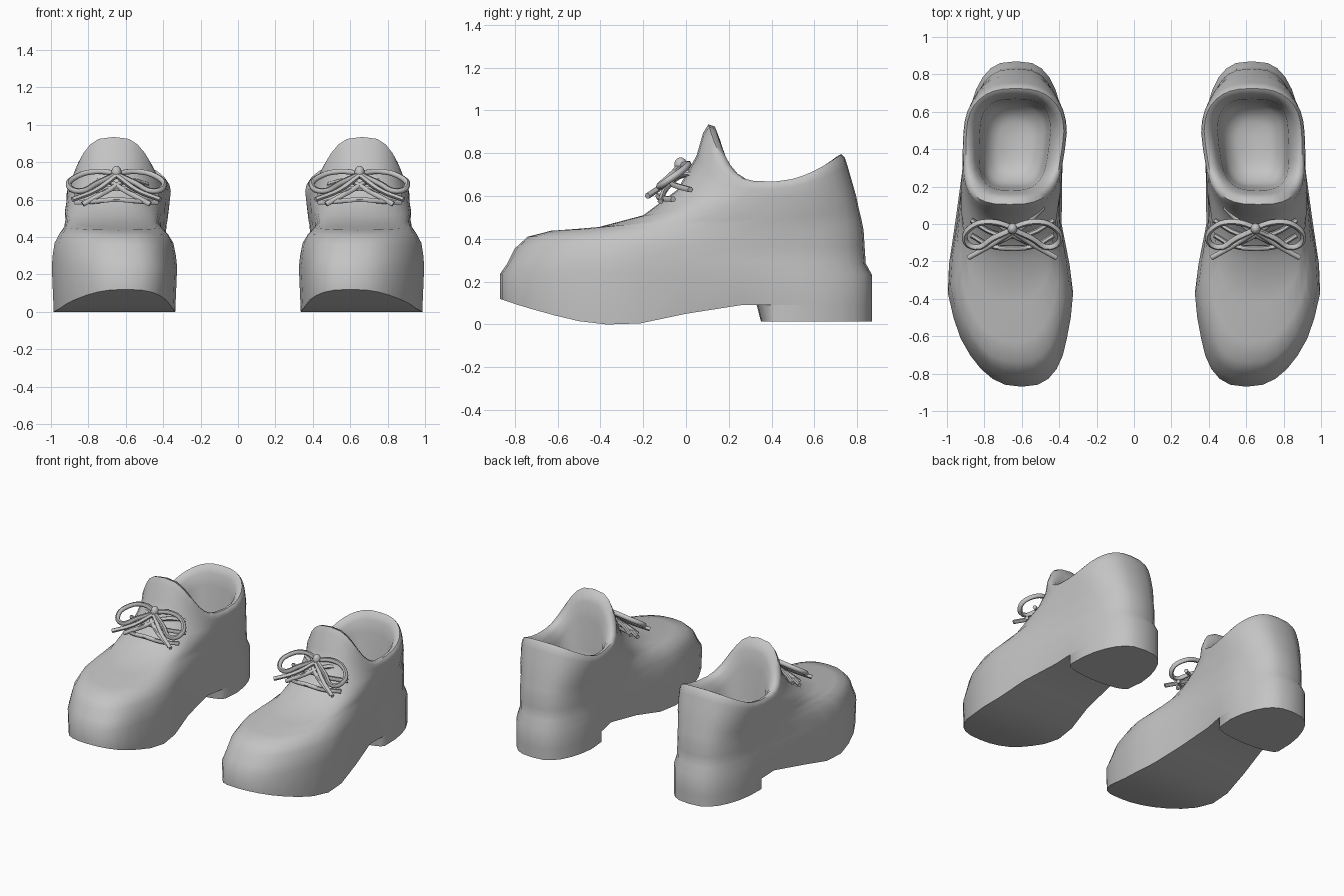
import bpy, bmesh, math
from mathutils import Vector

if "Cube" in bpy.data.objects:
    bpy.data.objects.remove(bpy.data.objects["Cube"], do_unlink=True)

grey = bpy.data.materials.new("plain_grey")
grey.use_nodes = True
grey.diffuse_color = (0.55, 0.55, 0.55, 1)
grey.node_tree.nodes["Principled BSDF"].inputs["Base Color"].default_value = (0.55, 0.55, 0.55, 1)

N = 36          # points around each ring
CENTRE = [(-.87, .60), (-.6, .645), (-.3, .665), (0, .672), (.5, .635), (.87, .63)]
PLAN = [(-.87, .352), (-.35, .352), (0, .285), (.33, .268), (.6, .288), (.87, .288)]
SOLE = [(-.87, .12), (-.75, .08), (-.55, .025), (-.42, 0), (-.28, 0), (-.15, .01),
        (0, .05), (.2, .09), (.87, .09)]


def interp(table, t):
    """Linear lookup in a table of (t, value) pairs."""
    if t <= table[0][0]:
        return table[0][1]
    for (a, va), (b, vb) in zip(table, table[1:]):
        if t <= b:
            return va + (vb - va) * (t - a) / (b - a)
    return table[-1][1]


def ring(yf, yb, sf, sr, nf, nr, zf, zs, zb):
    """Closed superellipse loop; zf, zs, zb are heights at front, side, back."""
    pts = []
    for i in range(N):
        a = 2 * math.pi * i / N
        ca, sa = math.cos(a), math.sin(a)
        n = nf if ca > 0 else nr
        u = -math.copysign(abs(ca) ** (2 / n), ca)
        w = math.copysign(abs(sa) ** (2 / n), sa) if abs(sa) > 1e-6 else 0
        y = (yf + yb) / 2 + u * (yb - yf) / 2
        k = min(max((y + .3) / .6, 0), 1)
        scale = sf + (sr - sf) * k * k * (3 - 2 * k)
        if u < 0:
            z = zs + (zf - zs) * abs(u) ** (4 if zf > zs else 2)
        else:
            z = zs + (zb - zs) * u ** 1.8
        pts.append(Vector((interp(CENTRE, y) + interp(PLAN, y) * scale * w, y, z)))
    return pts


def sole_outline():
    """Footprint, drawn in at the waist just ahead of the heel."""
    pts = ring(-.87, .87, .97, 1, 2.5, 2.85, 0, 0, 0)
    for p in pts:
        c = interp(CENTRE, p.y)
        p.x = c + (p.x - c) * (1 - .14 * math.exp(-((p.y - .23) / .17) ** 2))
        p.z = interp(SOLE, p.y)
    return pts


def finish(bm, name, side, angle):
    """Mirror to the given side, shade and add to the scene."""
    for v in bm.verts:
        v.co.x *= side
    bmesh.ops.recalc_face_normals(bm, faces=bm.faces[:])
    mesh = bpy.data.meshes.new(name)
    bm.to_mesh(mesh)
    bm.free()
    obj = bpy.data.objects.new(name, mesh)
    bpy.context.collection.objects.link(obj)
    mesh.materials.append(grey)
    smooth(obj, angle)


def smooth(obj, angle):
    bpy.ops.object.select_all(action='DESELECT')
    obj.select_set(True)
    bpy.context.view_layer.objects.active = obj
    bpy.ops.object.shade_smooth_by_angle(angle=math.radians(angle))


def cap(bm, loop):
    """Close a symmetric loop with strips running across the shoe."""
    bm.faces.new((loop[0], loop[1], loop[-1]))
    for i in range(1, N // 2 - 1):
        bm.faces.new((loop[i], loop[i + 1], loop[-i - 1], loop[-i]))
    h = N // 2
    bm.faces.new((loop[h - 1], loop[h], loop[h + 1]))


# front y, back y, front scale, rear scale, front and rear roundness,
# front z, side z, back z
OUTER = [(-.87, .87, 1, 1, 2.5, 2.85, .235, .24, .23),
         (-.835, .84, .985, .965, 2.5, 2.85, .285, .30, .285),
         (-.80, .835, .96, .97, 2.5, 2.85, .355, .37, .36),
         (-.74, .83, .90, .975, 2.5, 2.85, .41, .415, .44),
         (-.63, .82, .83, .98, 2.4, 2.8, .438, .455, .49),
         (-.42, .81, .80, .98, 2.4, 2.75, .452, .49, .53),
         (-.2, .795, .95, .985, 2.4, 2.7, .51, .54, .60),
         (-.04, .775, 1.02, .99, 2.4, 2.6, .63, .59, .67),
         (.05, .755, .98, 1.0, 2.5, 2.5, .79, .635, .74),
         (.08, .742, .95, .985, 2.8, 2.5, .895, .655, .78)]
LINING = [(.105, .725, .9, .94, 3, 2.6, .935, .668, .796),
          (.135, .705, .83, .86, 3, 2.7, .925, .664, .785),
          (.16, .685, .76, .77, 3, 2.8, .86, .635, .745),
          (.18, .668, .68, .68, 3, 3, .75, .57, .66),
          (.195, .655, .63, .63, 3, 3, .52, .44, .48),
          (.22, .63, .55, .55, 2.8, 2.8, .36, .35, .35),
          (.30, .55, .32, .32, 2.5, 2.5, .30, .30, .30)]


def shoe_body(name, side):
    bm = bmesh.new()
    loops = [[bm.verts.new(p) for p in r]
             for r in [sole_outline()] + [ring(*r) for r in OUTER + LINING]]
    for a, b in zip(loops, loops[1:]):
        for i in range(N):
            j = (i + 1) % N
            bm.faces.new((a[i], a[j], b[j], b[i]))
    cap(bm, loops[0])
    cap(bm, loops[-1])
    finish(bm, name, side, 55)


def heel(name, side):
    # Rear part of the sole outline closed by a rounded front edge
    rear = [p for p in sole_outline() if p.y > .4]
    y0 = rear[0].y
    mid, half = (rear[0].x + rear[-1].x) / 2, (rear[0].x - rear[-1].x) / 2
    arc = [Vector((mid - half * math.cos(t), y0 - (y0 - .33) * math.sin(t), 0))
           for t in (math.pi * i / 8 for i in range(1, 8))]
    outline = rear + arc
    bm = bmesh.new()
    top = [bm.verts.new((p.x, p.y, .092)) for p in outline]
    low = [bm.verts.new((p.x, max(p.y, p.y + (y0 - p.y) * .25), .015)) for p in outline]
    bm.faces.new(top)
    bm.faces.new(low)
    for i in range(len(top)):
        j = (i + 1) % len(top)
        bm.faces.new((top[i], top[j], low[j], low[i]))
    finish(bm, name, side, 50)


def lace(name, pts, side, flip=1, radius=.014):
    """Round cord through points given relative to the knot in x."""
    cu = bpy.data.curves.new(name, 'CURVE')
    cu.dimensions = '3D'
    cu.bevel_depth = radius
    cu.bevel_resolution = 1
    cu.resolution_u = 4
    cu.use_fill_caps = True
    sp = cu.splines.new('BEZIER')
    sp.bezier_points.add(len(pts) - 1)
    for bp, (x, y, z) in zip(sp.bezier_points, pts):
        bp.co = (side * (.65 + flip * x), y, z)
        bp.handle_left_type = bp.handle_right_type = 'AUTO'
    obj = bpy.data.objects.new(name, cu)
    bpy.context.collection.objects.link(obj)
    cu.materials.append(grey)
    bpy.ops.object.select_all(action='DESELECT')
    obj.select_set(True)
    bpy.context.view_layer.objects.active = obj
    bpy.ops.object.convert(target='MESH')
    smooth(bpy.context.view_layer.objects.active, 60)


LOOP = [(0, -.02, .74), (.11, .01, .75), (.21, -.01, .725), (.255, -.08, .675),
        (.2, -.125, .645), (.1, -.075, .69), (0, -.03, .735)]
TAIL = [(0, -.04, .73), (.11, -.11, .65), (.235, -.18, .60)]
CROSS = [(.165, .09, .68), (.06, -.01, .70), (-.06, -.09, .64), (-.18, -.12, .575)]
STRAP = [(-.22, -.06, .585), (-.12, -.115, .59), (0, -.13, .6),
         (.12, -.115, .59), (.22, -.06, .585)]
UPPER_STRAP = [(-.22, .02, .63), (-.1, -.05, .65), (0, -.065, .66),
               (.1, -.05, .65), (.22, .02, .63)]

for label, side in (("left", 1), ("right", -1)):
    shoe_body(label + "_shoe_upper", side)
    heel(label + "_heel", side)
    # Tied laces
    for end, flip in (("outer", 1), ("inner", -1)):
        lace(f"{label}_{end}_bow_loop", LOOP, side, flip, .016)
        lace(f"{label}_{end}_lace_tail", TAIL, side, flip)
        lace(f"{label}_{end}_crossed_lace", CROSS, side, flip)
    lace(label + "_lower_lace", STRAP, side)
    lace(label + "_upper_lace", UPPER_STRAP, side)
    # Knot
    bm = bmesh.new()
    bmesh.ops.create_uvsphere(bm, u_segments=12, v_segments=8, radius=.03)
    for v in bm.verts:
        v.co = Vector((v.co.x * .9 + .65, v.co.y - .025, v.co.z * 1.2 + .745))
    finish(bm, label + "_lace_knot", side, 60)
